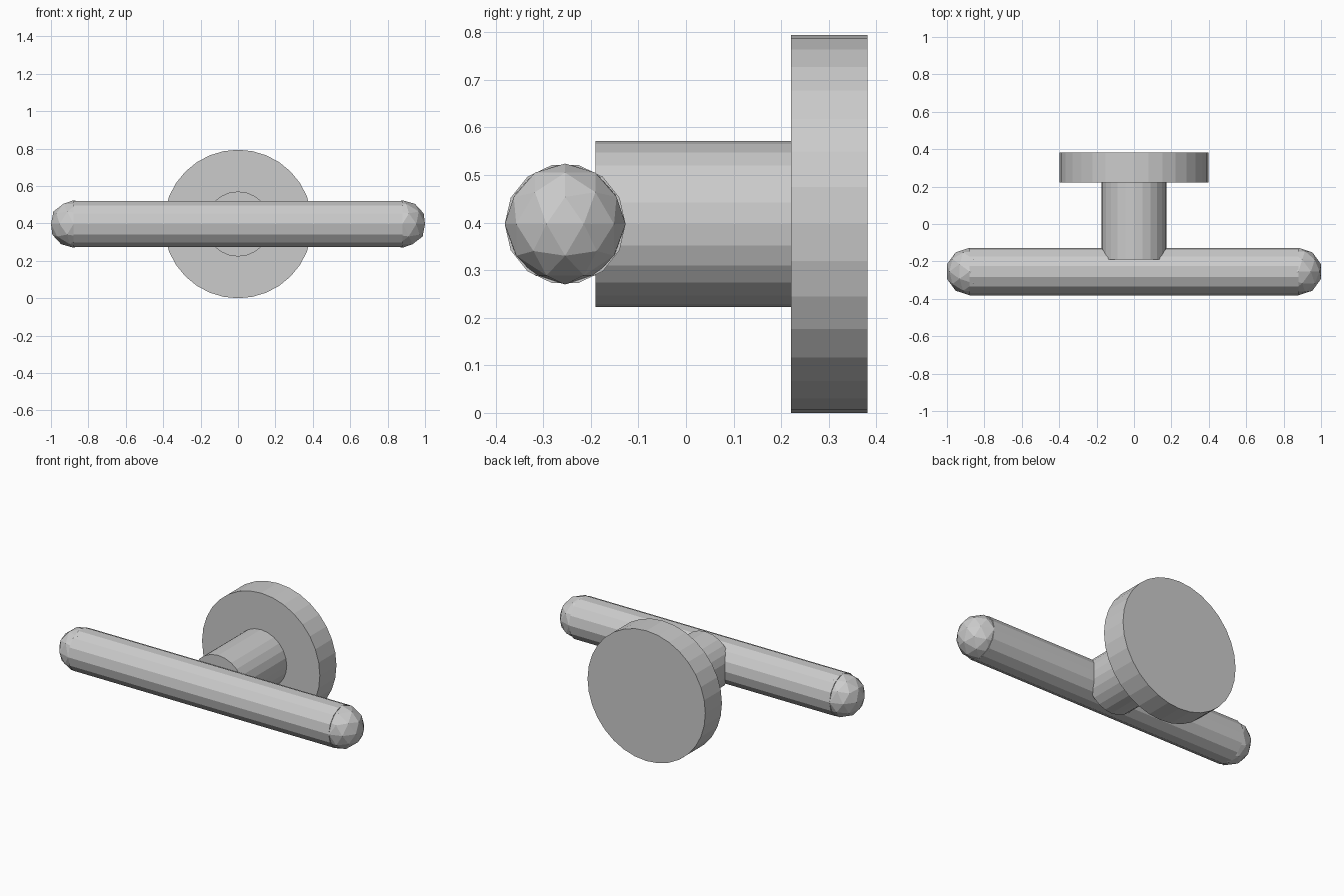
import bpy
from math import pi

if "Cube" in bpy.data.objects:
    bpy.data.objects.remove(bpy.data.objects["Cube"])

CZ = 0.397           # shared centre height
BAR_Y, BAR_R = -0.254, 0.127
BAR_HALF = 0.879     # half length of the straight bar


def cylinder(name, sides, radius, length, loc, rot):
    bpy.ops.mesh.primitive_cylinder_add(
        vertices=sides, radius=radius, depth=length, location=loc, rotation=rot)
    bpy.context.object.name = name


# Round wall plate and the stem in front of it
cylinder("back_plate", 32, 0.397, 0.16, (0, 0.301, CZ), (pi / 2, 0, 0))
cylinder("stem", 24, 0.174, 0.411, (0, 0.0155, CZ), (pi / 2, 0, 0))

# Horizontal grip bar
cylinder("grip_bar", 14, BAR_R, 2 * BAR_HALF, (0, BAR_Y, CZ), (0, pi / 2, 0))

# Faceted ball ends
for side, x in (("left", -BAR_HALF), ("right", BAR_HALF)):
    bpy.ops.mesh.primitive_ico_sphere_add(
        subdivisions=2, radius=BAR_R, location=(x, BAR_Y, CZ))
    bpy.context.object.name = f"{side}_bar_end"
